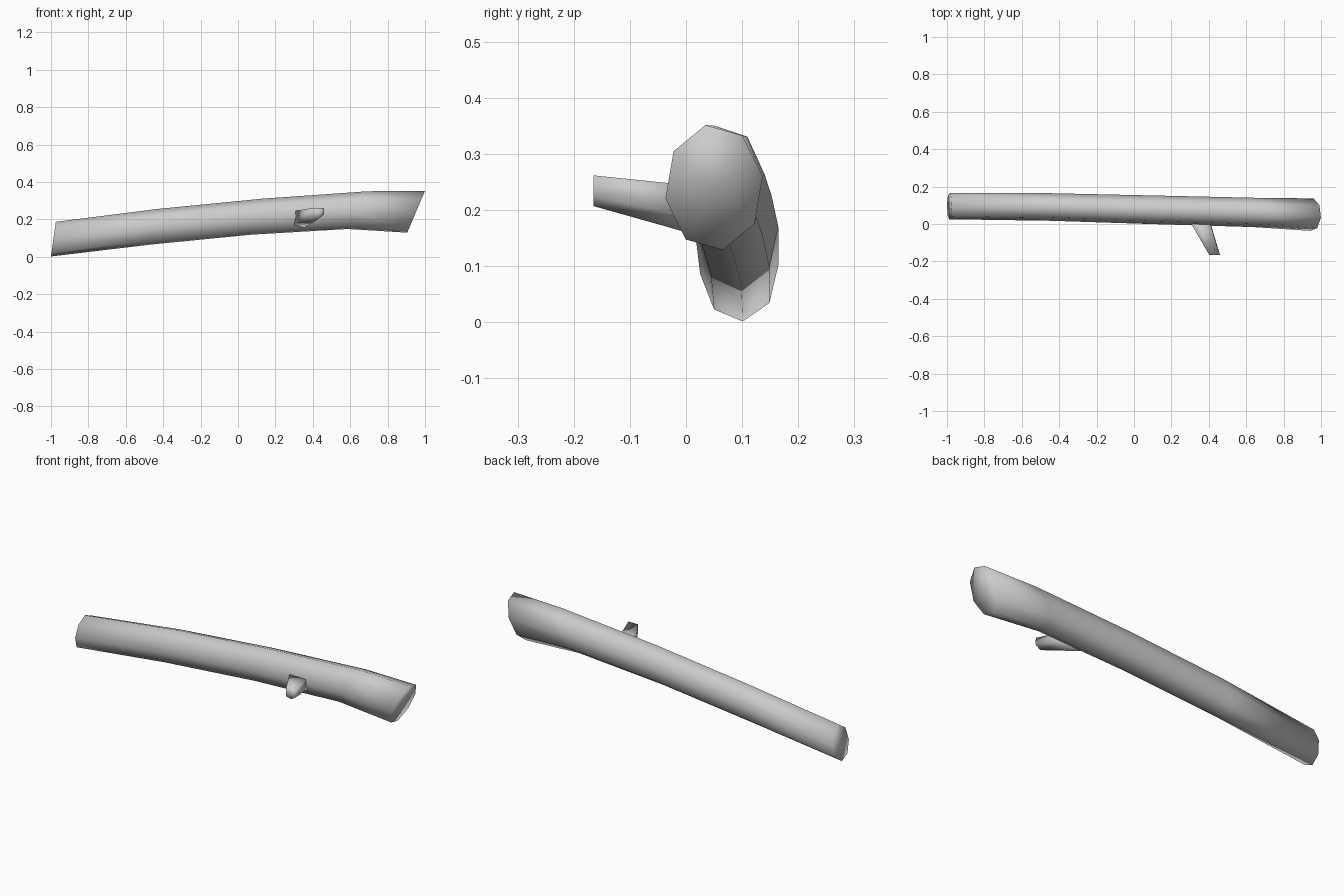
import bpy, bmesh
from math import cos, sin, radians

if "Cube" in bpy.data.objects:
    bpy.data.objects.remove(bpy.data.objects["Cube"])


def loft(name, rings):
    """Skin closed rings into a smooth tube with fan caps."""
    bm = bmesh.new()
    loops = [[bm.verts.new(p) for p in ring] for ring in rings]
    n = len(loops[0])
    for a, b in zip(loops, loops[1:]):
        for i in range(n):
            j = (i + 1) % n
            bm.faces.new((a[i], a[j], b[j], b[i]))
    for loop in (loops[0], loops[-1]):
        mid = bm.verts.new([sum(v.co[k] for v in loop) / n for k in range(3)])
        for i in range(n):
            bm.faces.new((loop[i], loop[(i + 1) % n], mid))
    bmesh.ops.recalc_face_normals(bm, faces=bm.faces)
    for f in bm.faces:
        f.smooth = True
    mesh = bpy.data.meshes.new(name)
    bm.to_mesh(mesh)
    bm.free()
    obj = bpy.data.objects.new(name, mesh)
    bpy.context.collection.objects.link(obj)
    return obj


def trunk_ring(x, y, z, ry, rz, lean, phase):
    """Eight-sided slice; lean is the x shift from centre to top."""
    ring = []
    for i in range(8):
        a = radians(phase + 45 * i)
        ring.append((x + lean * sin(a), y + ry * cos(a), z + rz * sin(a)))
    return ring


# Trunk: slightly arched log with a slanted cut at the thick end
trunk = [
    (-0.987, 0.095, 0.094, 0.070, 0.093, 0.013, 5),
    (-0.45, 0.091, 0.160, 0.074, 0.096, 0.02, 6),
    (0.10, 0.076, 0.214, 0.077, 0.097, 0.03, 7),
    (0.64, 0.062, 0.249, 0.079, 0.102, 0.055, 8),
    (0.952, 0.050, 0.240, 0.088, 0.113, 0.048, 10),
]
loft("log_trunk", [trunk_ring(*r) for r in trunk])

# Branch stub: five-sided taper leaving the front of the trunk
profile = [(-1, 0.95), (0.95, 0.95), (1, -0.35), (0.1, -1), (-1, -0.7)]
stub = [(0.345, 0.03, 0.198, 0.056, 0.046), (0.431, -0.165, 0.235, 0.029, 0.028)]
loft("branch_stub", [[(x + rx * u, y, z + rz * v) for u, v in profile]
                     for x, y, z, rx, rz in stub])
